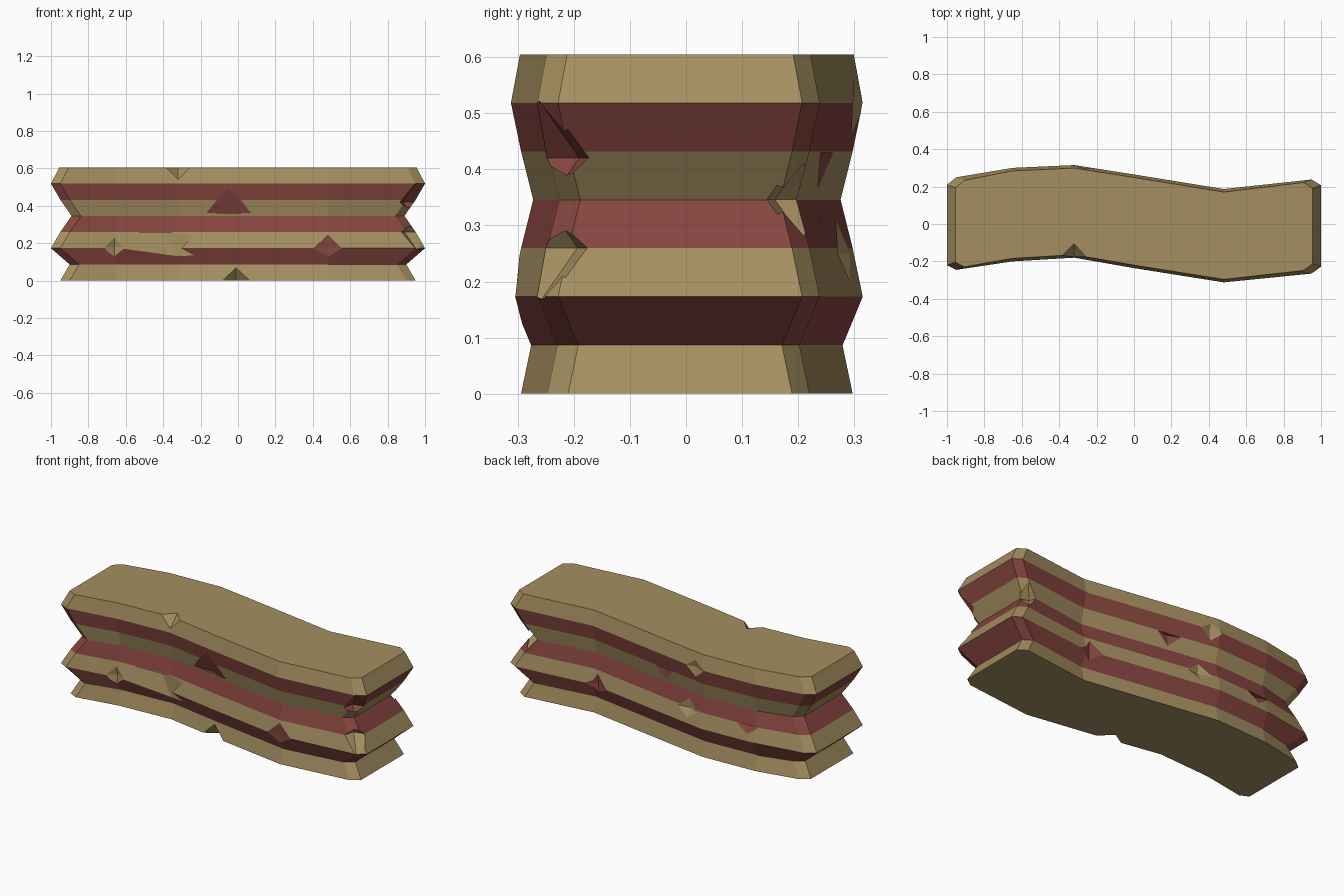
import bpy, bmesh
from mathutils import Vector

if "Cube" in bpy.data.objects:
    bpy.data.objects.remove(bpy.data.objects["Cube"])


def material(name, rgb):
    m = bpy.data.materials.new(name)
    m.diffuse_color = (*rgb, 1)
    m.use_nodes = True
    m.node_tree.nodes["Principled BSDF"].inputs["Base Color"].default_value = m.diffuse_color
    return m


TAN = material("sandstone", (0.376, 0.275, 0.117))
RED = material("red_clay", (0.242, 0.061, 0.051))

# Plan outline (x, front y, back y) at the widest level
STATIONS = [(-1, -0.22, 0.21), (-0.95, -0.245, 0.25), (-0.65, -0.20, 0.30),
            (-0.32, -0.18, 0.315), (0, -0.236, 0.265), (0.48, -0.312, 0.187),
            (0.95, -0.265, 0.238), (1, -0.228, 0.207)]
STEP = 0.605 / 7
# Inset of the outline at each stratum boundary, bottom to top
INSETS = [0.05, 0.10, 0, 0.05, 0.11, 0.05, 0, 0.045]
SIDE = 0.36  # long faces step in less than the ends


def inset(z):
    t = min(max(z / STEP, 0), 6.9999)
    k = int(t)
    return INSETS[k] + (INSETS[k + 1] - INSETS[k]) * (t - k)


def face_y(side, x, z, depth=0):
    """y of the front (-1) or back (1) face at x, z."""
    col = 1 if side < 0 else 2
    a, b = next(p for p in zip(STATIONS, STATIONS[1:]) if x <= p[1][0])
    y = a[col] + (b[col] - a[col]) * (x - a[0]) / (b[0] - a[0])
    return y - side * (SIDE * inset(z) + depth)


def ring(k):
    d = INSETS[k]

    def row(col, s):
        return [(x - d * (1 if x > 0 else -1) if abs(x) > 0.9 else x,
                 ys[col] - s * SIDE * d, k * STEP) for x, *ys in STATIONS]
    return row(0, -1) + row(1, 1)[::-1]


# Layered rock wall: one loft, alternating band colours
bm = bmesh.new()
rings = [[bm.verts.new(p) for p in ring(k)] for k in range(len(INSETS))]
n = len(rings[0])
for k, (lo, hi) in enumerate(zip(rings, rings[1:])):
    for i in range(n):
        j = (i + 1) % n
        bm.faces.new((lo[i], lo[j], hi[j], hi[i])).material_index = k % 2
bm.faces.new(rings[-1])
bm.faces.new(rings[0][::-1])
bmesh.ops.recalc_face_normals(bm, faces=bm.faces)
me = bpy.data.meshes.new("layered_rock_wall")
bm.to_mesh(me)
bm.free()
me.materials.append(TAN)
me.materials.append(RED)
wall = bpy.data.objects.new("layered_rock_wall", me)
bpy.context.collection.objects.link(wall)
cutters = []


def cut(apex, rim, mat):
    """Faceted chip: a cone from an inner apex through surface points."""
    a = Vector(apex)
    b = bmesh.new()
    for p in [a] + [a + (Vector(r) - a) * 2.1 for r in rim]:
        b.verts.new(p)
    bmesh.ops.convex_hull(b, input=b.verts)
    bmesh.ops.recalc_face_normals(b, faces=b.faces)
    m = bpy.data.meshes.new("chip_cutter")
    b.to_mesh(m)
    b.free()
    m.materials.append(mat)
    c = bpy.data.objects.new("chip_cutter", m)
    bpy.context.collection.objects.link(c)
    c.hide_render = True
    cutters.append(c)
    mod = wall.modifiers.new("chip", 'BOOLEAN')
    mod.operation = 'DIFFERENCE'
    mod.solver = 'EXACT'
    mod.material_mode = 'TRANSFER'
    mod.object = c


def side_chip(side, x, z, w, up, down, mat, skew=0):
    """Diamond or triangle chip on a long face."""
    rim = [(x - w, z), (x + w, z)]
    rim += [(x + skew, z + h) for h in (up, -down) if h]
    depth = 0.02 if 0.05 < z < 0.6 else 0.06
    cut((x + skew / 2, face_y(side, x + skew / 2, z, depth), z),
        [(px, face_y(side, px, pz), pz) for px, pz in rim], mat)


def corner_chip(sx, sy, z, mat, r=0.05):
    """Chip on a bevelled end corner."""
    x = sx * (0.975 - inset(z))
    y = face_y(sy, sx * 0.975, z)
    cut((x - sx * r * 0.7, y - sy * r * 0.7, z),
        [(x - sx * r, y + sy * r / 3, z), (x + sx * r / 3, y - sy * r, z),
         (x, y, z + r), (x, y, z - r)], mat)


# Front face chips
side_chip(-1, -0.32, 0.607, 0.065, 0, 0.067, TAN)
side_chip(-1, -0.01, -0.002, 0.075, 0.07, 0, TAN)
side_chip(-1, -0.05, 0.36, 0.12, 0.13, 0, RED)
side_chip(-1, -0.475, 0.255, 0.155, 0, 0.125, TAN, 0.155)
side_chip(-1, -0.66, 0.18, 0.05, 0.05, 0.05, TAN)
side_chip(-1, 0.48, 0.175, 0.075, 0.07, 0.05, RED)
# Back face chips
side_chip(1, 0.45, 0.175, 0.07, 0.065, 0.045, RED)
side_chip(1, -0.03, 0.43, 0.07, 0, 0.065, RED)
side_chip(1, -0.27, 0.515, 0.06, 0.045, 0.055, TAN)
side_chip(1, -0.21, 0.25, 0.07, 0.06, 0.05, TAN)
side_chip(1, -0.60, 0.26, 0.07, 0, 0.05, RED)
# End corner chips
corner_chip(1, -1, 0.26, TAN)
corner_chip(1, -1, 0.42, RED)
corner_chip(1, 1, 0.346, TAN, 0.035)

# Apply the cuts and discard the cutters
bpy.context.view_layer.update()
deps = bpy.context.evaluated_depsgraph_get()
result = bpy.data.meshes.new_from_object(wall.evaluated_get(deps))
wall.modifiers.clear()
wall.data = result
for c in cutters:
    bpy.data.objects.remove(c)
